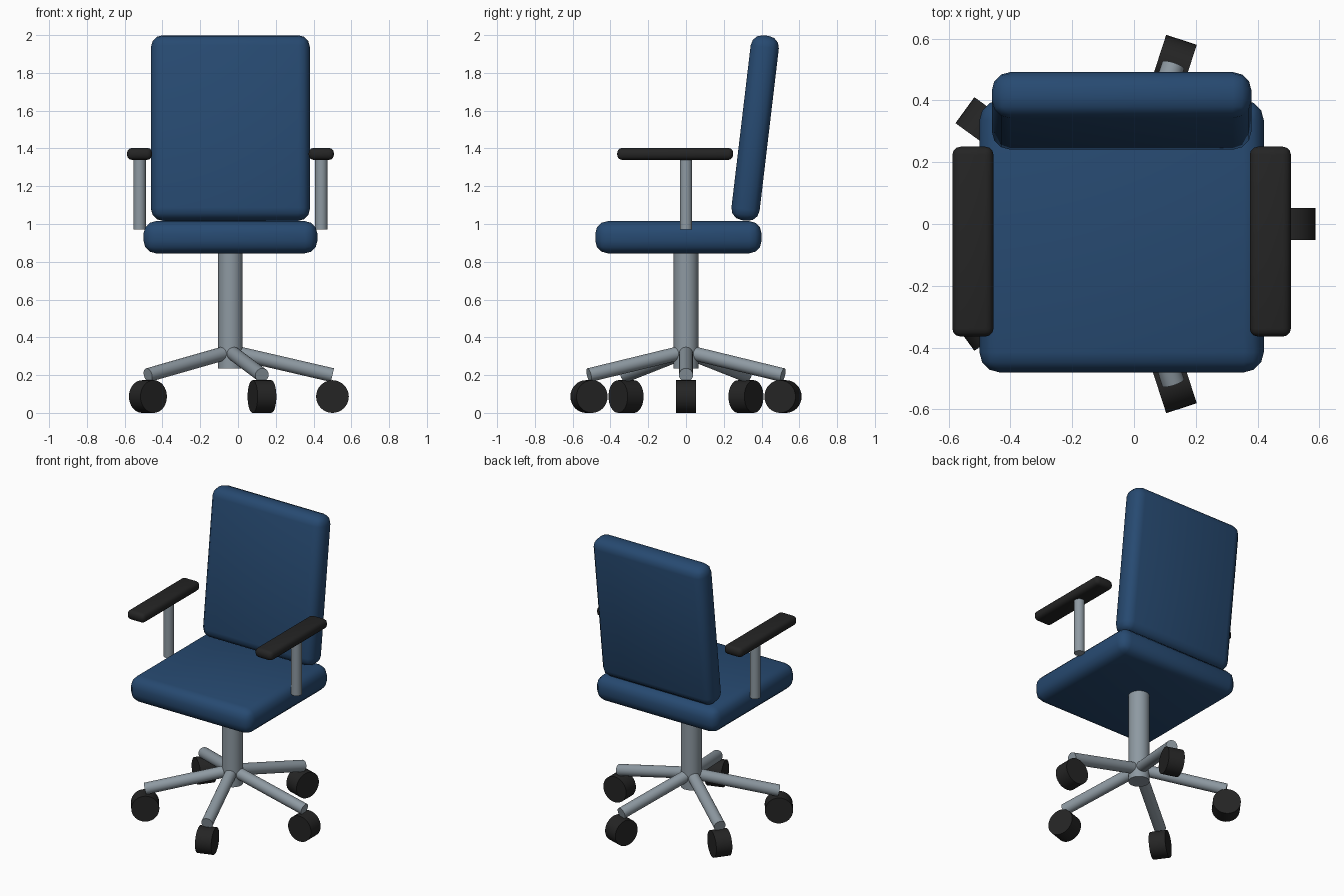
import bpy, math
from mathutils import Vector

if "Cube" in bpy.data.objects:
    bpy.data.objects.remove(bpy.data.objects["Cube"])

CX = -0.04  # x of the centre column


def material(name, rgb):
    m = bpy.data.materials.new(name)
    m.diffuse_color = (*rgb, 1)
    m.use_nodes = True
    m.node_tree.nodes["Principled BSDF"].inputs["Base Color"].default_value = m.diffuse_color
    return m


BLUE = material("blue_fabric", (0.02, 0.068, 0.165))
GREY = material("grey_metal", (0.27, 0.32, 0.36))
BLACK = material("black_plastic", (0.018, 0.018, 0.018))


def finish(ob, name, mat, angle):
    ob.name = name
    ob.data.materials.append(mat)
    bpy.ops.object.shade_smooth_by_angle(angle=math.radians(angle))
    return ob


def cushion(name, loc, size, bevel, mat, tilt=0.0, segments=3):
    """Box with rounded edges."""
    bpy.ops.mesh.primitive_cube_add(size=1, location=loc)
    ob = bpy.context.object
    ob.scale = size
    bpy.ops.object.transform_apply(location=False, rotation=False, scale=True)
    mod = ob.modifiers.new("rounding", "BEVEL")
    mod.width, mod.segments = bevel, segments
    bpy.ops.object.modifier_apply(modifier=mod.name)
    ob.rotation_euler.x = tilt
    return finish(ob, name, mat, 40)


def rod(name, a, b, radius, mat, sides=32):
    """Capped cylinder between two points."""
    a, b = Vector(a), Vector(b)
    d = b - a
    bpy.ops.mesh.primitive_cylinder_add(vertices=sides, radius=radius, depth=d.length,
                                        location=(a + b) / 2,
                                        rotation=d.to_track_quat('Z', 'Y').to_euler())
    return finish(bpy.context.object, name, mat, 40)


# Upholstery
cushion("seat", (CX, -0.04, 0.93), (0.92, 0.88, 0.17), 0.065, BLUE)
cushion("backrest", (CX, 0.366, 1.508), (0.84, 0.15, 0.985), 0.06, BLUE, tilt=-0.118)

# Centre column
rod("column", (CX, 0, 0.235), (CX, 0, 0.87), 0.065, GREY)

# Armrests with posts
for side, s in (("left", -1), ("right", 1)):
    x = CX + s * 0.481
    rod(side + "_arm_post", (x, 0, 0.97), (x, 0, 1.36), 0.033, GREY)
    cushion(side + "_armrest", (x, -0.057, 1.371), (0.133, 0.614, 0.063), 0.026, BLACK)

# Five-spoke base with wheels
for i in range(5):
    t = math.radians(72 * i)
    out, side = Vector((math.cos(t), math.sin(t), 0)), Vector((-math.sin(t), math.cos(t), 0))
    hub = Vector((CX, 0, 0))
    rod(f"base_leg_{i + 1}", hub + Vector((0, 0, 0.325)), hub + out * 0.54 + Vector((0, 0, 0.2)),
        0.037, GREY)
    wheel = hub + out * 0.54 + Vector((0, 0, 0.0865))
    rod(f"wheel_{i + 1}", wheel - side * 0.052, wheel + side * 0.052, 0.0865, BLACK)
